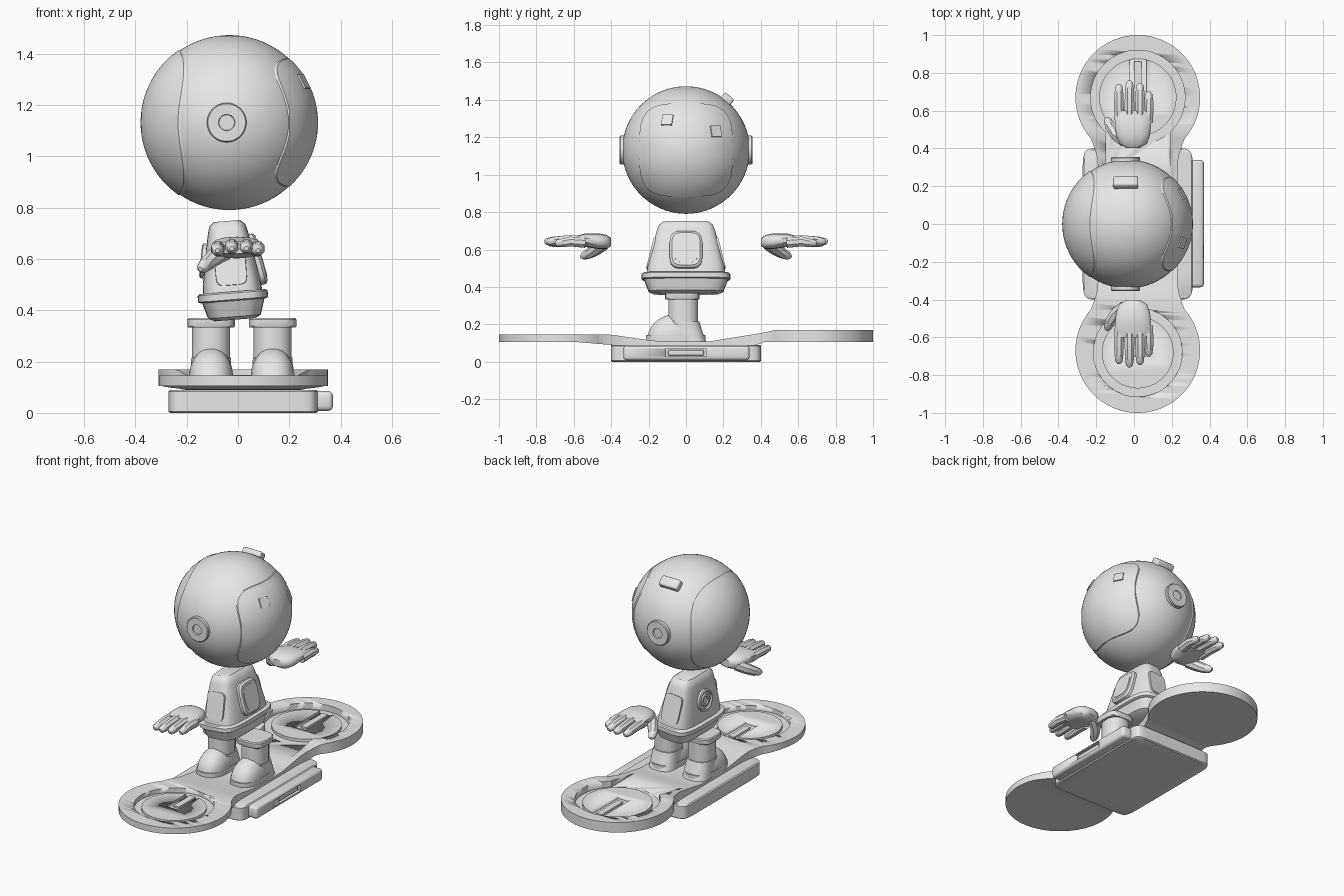
import bpy, bmesh, math
from mathutils import Vector, Matrix

if "Cube" in bpy.data.objects:
    bpy.data.objects.remove(bpy.data.objects["Cube"])

GREY = bpy.data.materials.new("plain_grey")
GREY.use_nodes = True
GREY.diffuse_color = (0.8, 0.8, 0.8, 1)
GREY.node_tree.nodes["Principled BSDF"].inputs["Base Color"].default_value = (0.8, 0.8, 0.8, 1)


def finish(bm, name, matrix=None, angle=35):
    bmesh.ops.recalc_face_normals(bm, faces=bm.faces)
    if matrix:
        bm.transform(matrix)
    mesh = bpy.data.meshes.new(name)
    bm.to_mesh(mesh)
    bm.free()
    obj = bpy.data.objects.new(name, mesh)
    bpy.context.collection.objects.link(obj)
    mesh.materials.append(GREY)
    bpy.ops.object.select_all(action='DESELECT')
    obj.select_set(True)
    bpy.context.view_layer.objects.active = obj
    if angle:
        bpy.ops.object.shade_smooth_by_angle(angle=math.radians(angle))
    return obj


def loft(name, rings, matrix=None, angle=35):
    """Skin a list of equally sized rings and close both ends."""
    bm = bmesh.new()
    rows = [[bm.verts.new(p) for p in ring] for ring in rings]
    n = len(rows[0])
    for a, b in zip(rows, rows[1:]):
        for i in range(n):
            bm.faces.new((a[i], a[(i + 1) % n], b[(i + 1) % n], b[i]))
    bm.faces.new(rows[0])
    bm.faces.new(rows[-1])
    return finish(bm, name, matrix, angle)


def squircle(hx, hy, z, n=2, count=32, cx=0, cy=0):
    """Rounded outline: n = 2 is an ellipse, larger is squarer."""
    pts = []
    for i in range(count):
        t = 2 * math.pi * (i + 0.5) / count
        c, s = math.cos(t), math.sin(t)
        pts.append(Vector((cx + hx * math.copysign(abs(c) ** (2 / n), c),
                           cy + hy * math.copysign(abs(s) ** (2 / n), s), z)))
    return pts


def turned(name, profile, matrix=None, count=48):
    return loft(name, [squircle(r, r, z, 2, count) for r, z in profile], matrix)


def box(name, lo, hi, bevel=0.0, matrix=None):
    bm = bmesh.new()
    lo, hi = Vector(lo), Vector(hi)
    bmesh.ops.create_cube(bm, size=1, matrix=Matrix.Translation((lo + hi) / 2) @ Matrix.Diagonal((*(hi - lo), 1)))
    if bevel:
        bmesh.ops.bevel(bm, geom=bm.edges[:], offset=bevel, segments=3, profile=0.5, affect='EDGES')
    return finish(bm, name, matrix)


def cut(obj, cutter):
    cutter.hide_render = True
    cutter.hide_viewport = True
    mod = obj.modifiers.new("cut", 'BOOLEAN')
    mod.operation, mod.solver, mod.object = 'DIFFERENCE', 'EXACT', cutter


def lerp(table, v):
    if v <= table[0][0]:
        return table[0][1]
    for (a, p), (b, q) in zip(table, table[1:]):
        if v <= b:
            return p + (q - p) * (v - a) / (b - a)
    return table[-1][1]


def move(x, y, z):
    return Matrix.Translation((x, y, z))


def turn(deg, axis):
    return Matrix.Rotation(math.radians(deg), 4, axis)


# Board deck: two round ends joined by a dished waist
CX, CY, R = 0.02, 0.67, 0.33
top = [(-0.4, 0.145), (-0.15, 0.108), (0.12, 0.108), (0.4, 0.153), (0.48, 0.17)]
under = [(-0.58, 0.105), (-0.4, 0.09), (0.38, 0.09), (0.42, 0.105)]
arc = [CY + R * math.cos(math.radians(a)) for a in range(3, 132, 4)]
ys = arc + [0.42, 0.39, 0.36, 0.3, 0.2, 0.12, 0.0]
ys = ys + [-y for y in reversed(ys[:-1])]
sections = []
for y in ys:
    a = abs(y)
    w = math.sqrt(R * R - (a - CY) ** 2) if a > 0.44 else lerp([(0.34, 0.21), (0.45, 0.245)], a)
    t, u = lerp(top, y), lerp(under, y)
    sections.append([Vector(p) for p in ((CX - w, y, t), (CX + w, y, t), (CX + w, y, u), (CX - w, y, u))])
deck = loft("deck", sections, angle=30)

# Sunken foot dishes with slotted discs
for label, cy, r, floor, disc_top, slot in (("rear", CY, 0.25, 0.130, 0.148, (0.6, 0.89)),
                                            ("nose", -0.68, 0.235, 0.116, 0.132, (-0.70, -0.46))):
    cut(deck, turned(label + "_dish_cutter", [(r, floor), (r, 0.3)], move(CX, cy, 0)))
    disc = turned(label + "_disc", [(r - 0.045, floor - 0.005), (r - 0.045, disc_top)], move(CX, cy, 0))
    cut(disc, box(label + "_slot_cutter", (CX - 0.045, slot[0], floor + 0.002), (CX + 0.045, slot[1], 0.3)))
    box(label + "_slot_bar", (CX - 0.02, slot[0] + 0.04, floor - 0.005),
        (CX + 0.02, slot[1] - 0.03, disc_top - 0.004))
cut(deck, box("rear_opening_cutter", (CX - 0.17, 0.2, 0.1301), (CX + 0.17, 0.55, 0.3)))

# Base slab and side housing
loft("base_slab", [squircle(h, k, z, 14, 64, 0.02) for h, k, z in
                   ((0.285, 0.395, 0), (0.292, 0.402, 0.006), (0.292, 0.402, 0.084), (0.285, 0.395, 0.09))])
housing = box("side_housing", (0.28, -0.335, 0.008), (0.37, 0.34, 0.085), 0.018)
cut(housing, box("housing_slot_cutter", (0.352, -0.11, 0.028), (0.4, 0.11, 0.068)))
box("housing_insert", (0.33, -0.095, 0.034), (0.36, 0.095, 0.062), 0.004)

# Legs and boots
for side, x in (("right", -0.105), ("left", 0.135)):
    at = move(x, 0, 0)
    loft(side + "_leg", [squircle(0.076, 0.082, z, 2.4, 12, 0, -0.015) for z in (0.11, 0.345)], at)
    loft(side + "_cuff", [squircle(0.093 - d, 0.093 - d, z, 3.5, 24, 0, -0.02) for d, z in
                          ((0.004, 0.332), (0, 0.338), (0, 0.364), (0.005, 0.370))], at)
    loft(side + "_sole", [squircle(0.087, 0.16, z, 2.6, 28, 0, -0.055) for z in (0.1, 0.142)], at)
    loft(side + "_toe", [squircle(0.086 * c, 0.125 * c, 0.142 + 0.112 * s, 2.4, 24, 0, -0.08 + 0.02 * s)
                         for c, s in ((math.cos(t * 0.17), math.sin(t * 0.17)) for t in range(10))], at, 50)
    loft(side + "_heel", [squircle(h, k, z, 2.8, 16, 0, y) for h, k, y, z in
                          ((0.085, 0.09, 0.022, 0.1), (0.082, 0.083, 0.01, 0.15), (0.078, 0.084, -0.012, 0.215))], at)

# Torso: tapered shell with belt, leaning slightly
LEAN = move(-0.02, 0, 0.455) @ turn(-4.5, 'Y')


def torso_part(name, rows):
    return loft(name, [squircle(h, k, z, 4, 48) for h, k, z in rows], LEAN)


torso_part("torso", ((0.118, 0.213, 0), (0.112, 0.205, 0.06), (0.090, 0.172, 0.19),
                     (0.078, 0.155, 0.25), (0.070, 0.143, 0.278), (0.052, 0.122, 0.294)))
torso_part("belt", ((0.128, 0.23, -0.018), (0.137, 0.237, -0.013), (0.137, 0.237, 0.012), (0.128, 0.23, 0.018)))
torso_part("hips", ((0.08, 0.175, -0.092), (0.103, 0.2, -0.08), (0.123, 0.225, -0.015)))

# Pack, chest badge and side panels
PACK = LEAN @ move(0.098, 0, 0.135) @ turn(79, 'Y')
loft("pack", [squircle(0.102 - d, 0.088 - d, z, 4, 36) for d, z in
              ((0, -0.03), (0, 0.016), (0.012, 0.026))], PACK)
loft("pack_plate", [squircle(0.075, 0.062, z, 4, 36) for z in (0.02, 0.029)], PACK)
BADGE = LEAN @ move(-0.099, 0, 0.145) @ turn(-80, 'Y')
turned("badge", [(0.068, -0.02), (0.068, 0.012), (0.056, 0.016), (0.052, 0.007), (0.04, 0.007), (0.036, 0.014),
                 (0.024, 0.014), (0.022, 0.007), (0.012, 0.007)], BADGE)
for s in (-1, 1):
    loft("side_panel", [squircle(w, 0.085, z, 6, 32) for w, z in ((0.062, -0.01), (0.060, 0.008))],
         LEAN @ move(0, s * 0.184, 0.125) @ turn(s * -76, 'X'))

# Helmet shell
HEAD = move(-0.034, 0, 1.132)
bm = bmesh.new()
bmesh.ops.create_uvsphere(bm, u_segments=64, v_segments=40, radius=0.341)
finish(bm, "helmet", HEAD)


def shell_panel(name, half, n, radius, spin):
    """Raised piece of sphere with a rounded square outline."""
    rings = []
    for f, r in [(1, 0.330)] + [(1 - 0.09 * i, radius) for i in range(12)]:
        ring = squircle(half * f, half * f, 0, n, 64)
        for p in ring:
            p.z = math.sqrt(r * r - p.x ** 2 - p.y ** 2)
        rings.append(ring)
    return loft(name, rings, HEAD @ turn(spin, 'Y'), 30)


shell_panel("visor", 0.282, 2.35, 0.346, -90)
shell_panel("back_panel", 0.250, 3.6, 0.346, 90)

# Ear discs, top light and little back tabs
for s in (-1, 1):
    turned("ear_disc", [(0.077, 0.28), (0.077, 0.35), (0.073, 0.355), (0.032, 0.355), (0.03, 0.348)],
           HEAD @ move(-0.01, 0, 0) @ turn(-90 * s, 'X'))
box("top_light", (-0.066, -0.032, 0.325), (0.066, 0.032, 0.372), 0.012, HEAD @ move(-0.01, 0, 0) @ turn(-39, 'X'))
for y, z in ((-0.1, 0.16), (0.16, 0.10)):
    facing = Vector((math.sqrt(0.346 ** 2 - y * y - z * z), y, z))
    box("back_tab", (-0.03, -0.03, -0.02), (0.03, 0.03, 0.005), 0,
        HEAD @ Matrix.Translation(facing) @ facing.to_track_quat('Z', 'Y').to_matrix().to_4x4())


def digit(name, points, radii, mirror):
    """Faceted tapered finger along a path."""
    pts = [Vector(p) for p in points]
    rings = []
    for i, (p, r) in enumerate(zip(pts, radii)):
        d = pts[min(i + 1, len(pts) - 1)] - pts[max(i - 1, 0)]
        rot = d.to_track_quat('Z', 'Y')
        rings.append([p + rot @ q for q in squircle(r, r, 0, 2, 8)])
    loft(name, rings, mirror, 40)


# Hands: domed palm, four fingers, drooping thumb
for side, s in (("front", -1), ("rear", 1)):
    M = Matrix.Diagonal((1, s, 1, 1))
    palm = [squircle(w, h, y, 2.5, 14, -0.005, z) for w, h, y, z in
            ((0.035, 0.022, 0.402, 0.64), (0.075, 0.038, 0.425, 0.64), (0.092, 0.042, 0.47, 0.645),
             (0.098, 0.036, 0.54, 0.65), (0.092, 0.024, 0.60, 0.645))]
    loft(side + "_palm", [[Vector((p.x, p.z, p.y)) for p in ring] for ring in palm], M, 40)
    for i, (x, tip) in enumerate(((-0.08, 0.74), (-0.024, 0.758), (0.032, 0.745), (0.078, 0.70))):
        z = 0.645 - 0.008 * (i in (0, 3))
        digit(f"{side}_finger_{i + 1}", ((x * 0.92, 0.54, z), (x, 0.62, z + 0.006), (x, tip - 0.05, z),
                                         (x, tip - 0.012, z - 0.003), (x, tip, z - 0.004)),
              (0.03, 0.028, 0.026, 0.02, 0.009), M)
    digit(side + "_thumb", ((-0.05, 0.44, 0.63), (-0.095, 0.475, 0.605), (-0.125, 0.515, 0.58),
                            (-0.14, 0.548, 0.565), (-0.146, 0.562, 0.56)), (0.035, 0.034, 0.029, 0.022, 0.009), M)
